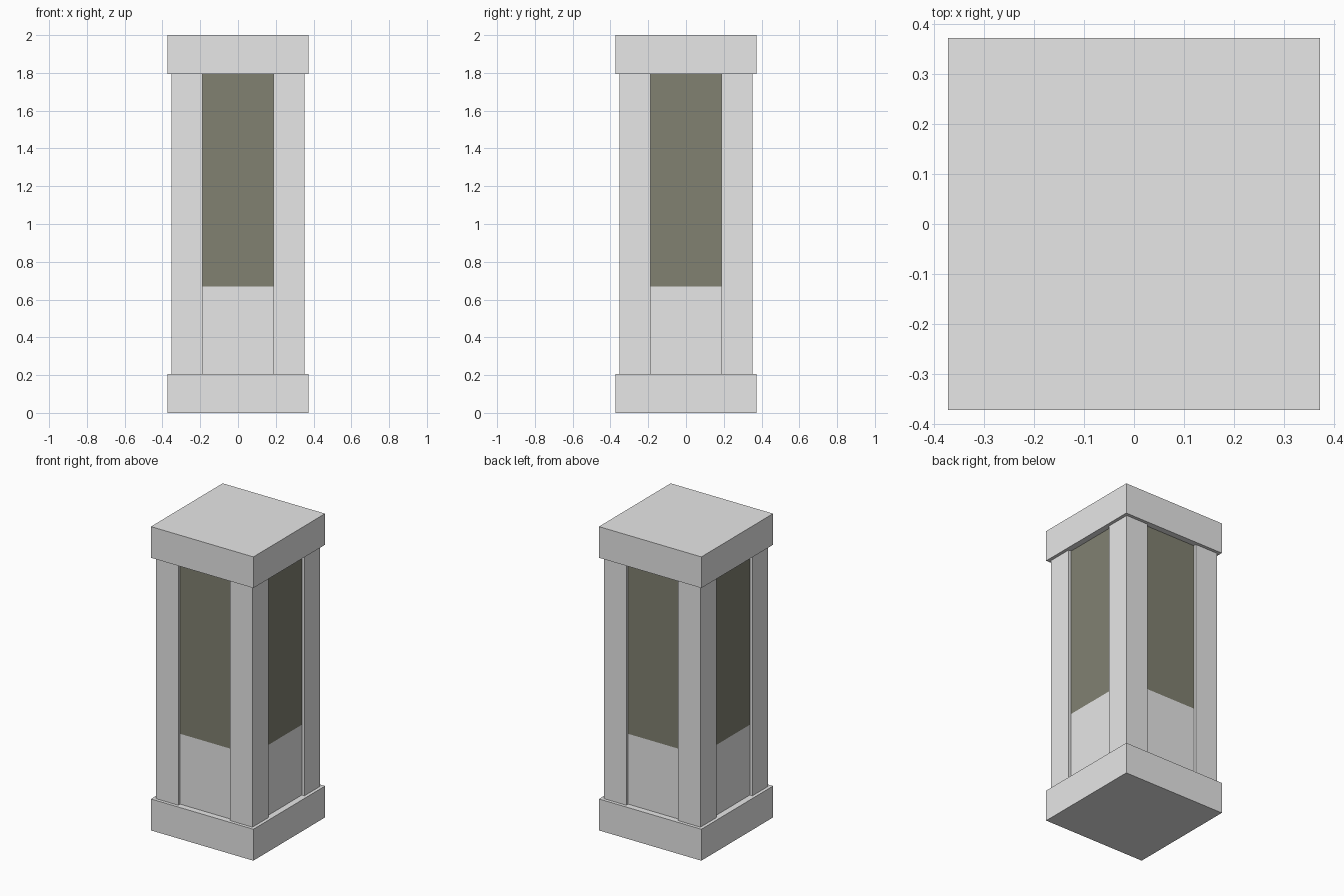
import bpy
import bmesh
from mathutils import Vector

cube = bpy.data.objects.get("Cube")
if cube:
    bpy.data.objects.remove(cube, do_unlink=True)


def material(name, rgb):
    mat = bpy.data.materials.new(name)
    mat.use_nodes = True
    color = (*rgb, 1.0)
    mat.diffuse_color = color
    mat.node_tree.nodes["Principled BSDF"].inputs["Base Color"].default_value = color
    return mat


STONE = material("light_grey_stone", (0.8, 0.8, 0.8))
GLASS = material("dark_olive_panel", (0.22, 0.22, 0.167))

BASE_TOP, CAP_BOTTOM, HEIGHT = 0.207, 1.795, 2.0
SLAB, POST_OUT, POST_IN, PANEL = 0.373, 0.352, 0.188, 0.333
PANEL_SPLIT = 0.67


def box(name, lo, hi, split_z=None):
    """Axis-aligned box; side faces above split_z take the panel colour."""
    lo, hi = Vector(lo), Vector(hi)
    bm = bmesh.new()
    bmesh.ops.create_cube(bm, size=1.0)
    for v in bm.verts:
        v.co = (lo + hi) / 2 + v.co * (hi - lo)
    if split_z is not None:
        bmesh.ops.bisect_plane(bm, geom=bm.verts[:] + bm.edges[:] + bm.faces[:],
                               plane_co=(0, 0, split_z), plane_no=(0, 0, 1))
        bm.normal_update()
        for f in bm.faces:
            if abs(f.normal.z) < 0.5 and f.calc_center_median().z > split_z:
                f.material_index = 1
    mesh = bpy.data.meshes.new(name)
    bm.to_mesh(mesh)
    bm.free()
    mesh.materials.append(STONE)
    if split_z is not None:
        mesh.materials.append(GLASS)
    obj = bpy.data.objects.new(name, mesh)
    bpy.context.collection.objects.link(obj)
    return obj


# Square plinth and cap
box("base_slab", (-SLAB, -SLAB, 0), (SLAB, SLAB, BASE_TOP))
box("cap_slab", (-SLAB, -SLAB, CAP_BOTTOM), (SLAB, SLAB, HEIGHT))

# Recessed core: plain below, dark panels above
box("panel_core", (-PANEL, -PANEL, BASE_TOP), (PANEL, PANEL, CAP_BOTTOM), PANEL_SPLIT)

# Four corner posts
for side, sx in (("left", 1), ("right", -1)):
    for end, sy in (("front", -1), ("back", 1)):
        xs = sorted((sx * POST_IN, sx * POST_OUT))
        ys = sorted((sy * POST_IN, sy * POST_OUT))
        box(f"{end}_{side}_post", (xs[0], ys[0], BASE_TOP), (xs[1], ys[1], CAP_BOTTOM))
